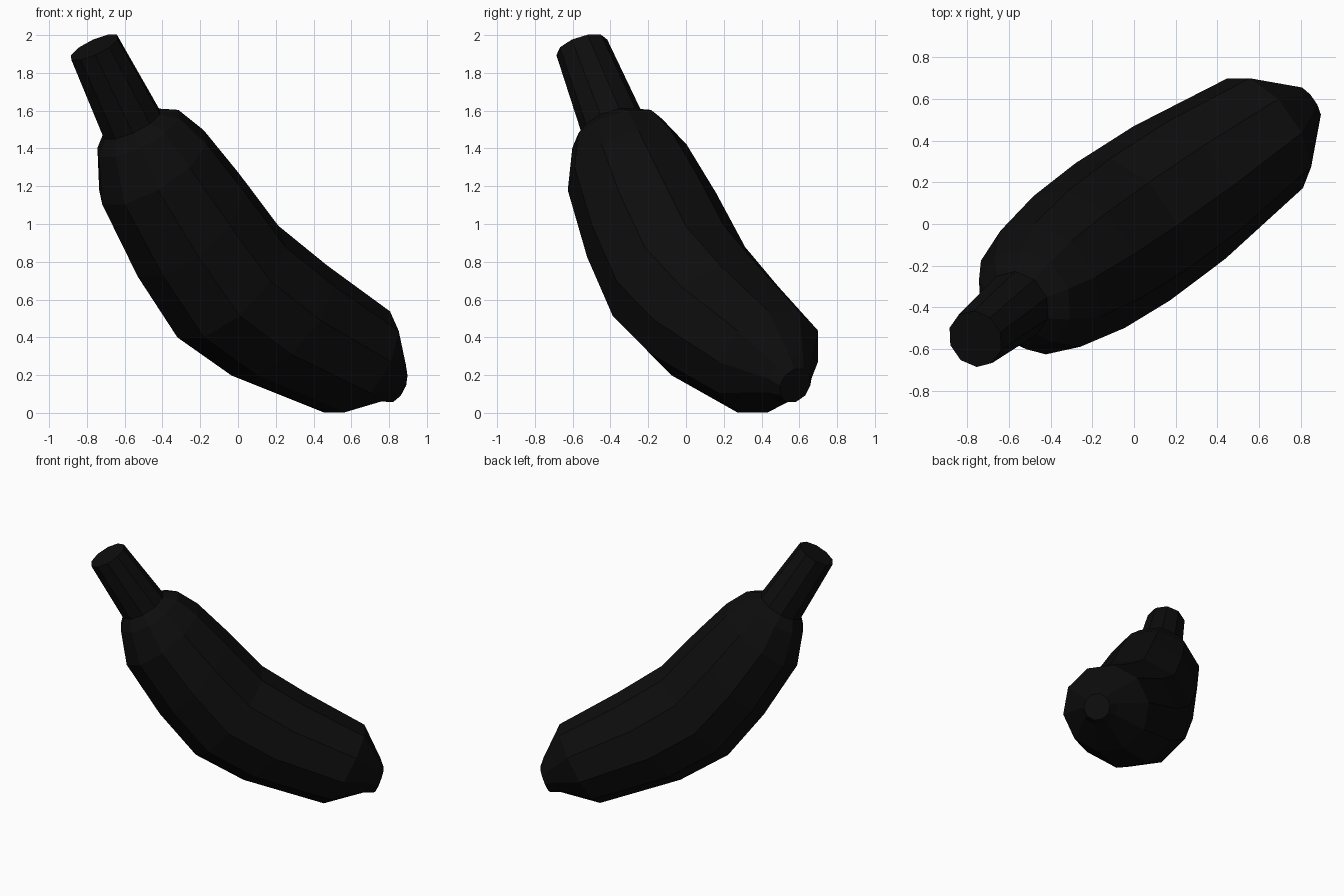
import bpy, bmesh, math
from mathutils import Vector

if "Cube" in bpy.data.objects:
    bpy.data.objects.remove(bpy.data.objects["Cube"])

SIDES = 10
ANGLE = math.radians(34.7)
ALONG = Vector((math.cos(ANGLE), math.sin(ANGLE), 0))    # fruit bends in this vertical plane
ACROSS = Vector((-math.sin(ANGLE), math.cos(ANGLE), 0))
UP = Vector((0, 0, 1))

black = bpy.data.materials.new("dark_skin")
black.diffuse_color = (0.004, 0.004, 0.004, 1)
black.use_nodes = True
black.node_tree.nodes["Principled BSDF"].inputs["Base Color"].default_value = black.diffuse_color


def add_ring(bm, along, z, radius, tilt, across=0.0):
    """Ten-sided cross-section; tilt leans it from vertical towards the tip."""
    t = math.radians(tilt)
    inner = ALONG * math.sin(t) + UP * math.cos(t)
    centre = ALONG * along + ACROSS * across + UP * z
    verts = []
    for i in range(SIDES):
        a = math.tau * i / SIDES
        verts.append(bm.verts.new(centre + radius * (math.cos(a) * ACROSS + math.sin(a) * inner)))
    return verts


def loft(name, sections):
    bm = bmesh.new()
    rings = [add_ring(bm, *s) for s in sections]
    for a, b in zip(rings, rings[1:]):
        for i in range(SIDES):
            j = (i + 1) % SIDES
            bm.faces.new((a[i], a[j], b[j], b[i]))
    bm.faces.new(rings[0])
    bm.faces.new(rings[-1])
    bmesh.ops.recalc_face_normals(bm, faces=bm.faces)
    mesh = bpy.data.meshes.new(name)
    bm.to_mesh(mesh)
    bm.free()
    mesh.materials.append(black)
    obj = bpy.data.objects.new(name, mesh)
    bpy.context.collection.objects.link(obj)
    return obj


# Whole fruit from stem to tip: along, height, radius, tilt, sideways shift
loft("banana", [
    (-0.94, 1.935, 0.141, 60, -0.02),   # stem end
    (-0.685, 1.53, 0.17, 60),           # stem base
    (-0.64, 1.48, 0.25, 58.5),          # shoulder
    (-0.547, 1.30, 0.338, 52.5),
    (-0.32, 0.995, 0.385, 41.5),        # body
    (-0.065, 0.695, 0.40, 39),
    (0.265, 0.49, 0.387, 37.5),
    (0.765, 0.27, 0.32, 28.7),          # body end
    (0.965, 0.182, 0.14, 27),           # tip
    (1.015, 0.145, 0.098, 22),
])
